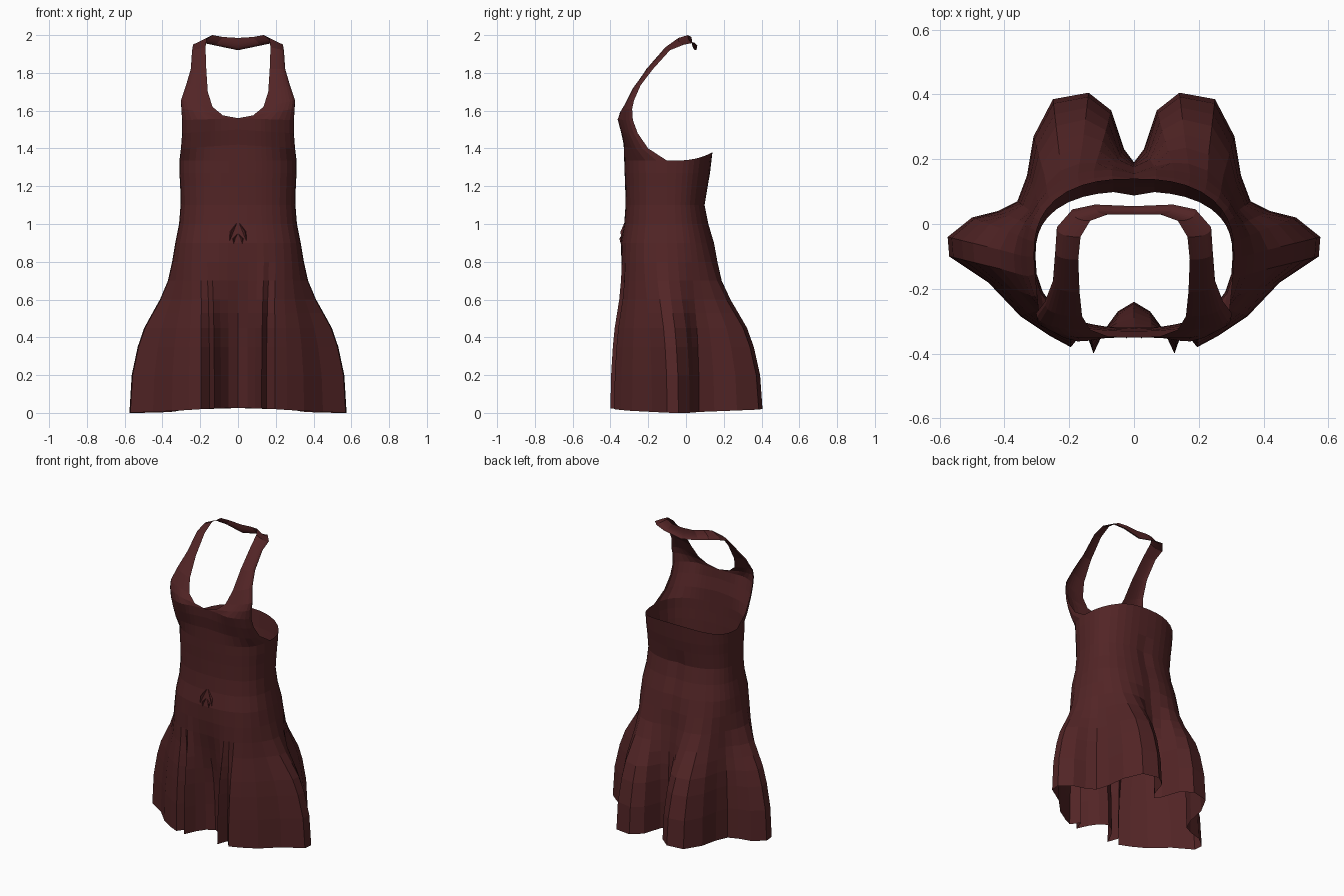
import bpy, bmesh, math

cloth = bpy.data.materials.new("dark maroon cloth")
cloth.diffuse_color = (0.085, 0.018, 0.019, 1)
CY = -0.1  # depth of the side seams

# Half hem: body angle (0 front, 180 back), x, y
HEM = [(0, 0, -.24), (6, .05, -.27), (13, .09, -.325), (19, .125, -.40),
       (24, .15, -.325), (31, .195, -.38), (42, .26, -.345), (53, .35, -.285),
       (65, .45, -.18), (80, .57, -.10), (90, .575, -.04), (98, .5, .02),
       (106, .42, .04), (114, .36, .07), (122, .33, .15), (132, .31, .27),
       (143, .25, .385), (154, .14, .405), (163, .07, .35), (172, .03, .23),
       (180, 0, .19)]
# Body rings: z, half width, front y, back y, share of pleated hem shape
RINGS = [(0, .33, -.34, .17, 1), (.2, .33, -.34, .17, .95), (.35, .33, -.34, .17, .82),
         (.45, .33, -.34, .17, .68), (.53, .33, -.34, .17, .5), (.6, .33, -.34, .17, .34),
         (.7, .335, -.345, .17, .15), (.8, .337, -.347, .165, .05),
         (.9, .332, -.345, .15, 0), (1.0, .312, -.327, .12, 0),
         (1.1, .304, -.32, .10, 0), (1.2, .306, -.322, .115, 0),
         (1.27, .31, -.325, .127, 0), (1.335, .31, -.327, .14, 0)]
# Bodice, straps and neck band: inner edge point, outer edge point
STRAP = [((0, -.33, 1.42), (.302, -.20, 1.40)), ((0, -.345, 1.50), (.296, -.255, 1.48)),
         ((0, -.35, 1.56), (.296, -.28, 1.55)), ((.08, -.345, 1.575), (.30, -.285, 1.61)),
         ((.135, -.325, 1.62), (.302, -.275, 1.655)), ((.16, -.285, 1.70), (.275, -.24, 1.735)),
         ((.168, -.21, 1.82), (.25, -.175, 1.82)), ((.172, -.11, 1.935), (.243, -.085, 1.92)),
         ((.165, -.04, 1.985), (.238, -.01, 1.95)), ((.135, .01, 2.0), (.19, .045, 1.96)),
         ((.08, .03, 1.99), (.12, .06, 1.945)), ((0, .03, 1.985), (0, .055, 1.92))]


def oval(deg):
    """Unit rounded-box curve: sideways share, forward share."""
    a = math.radians(deg)
    s, c = max(0, math.sin(a)), math.cos(a)
    if deg in (0, 180):
        s = 0
    if deg == 90:
        c = 0
    return s ** .8, math.copysign(abs(c) ** .8, c)


def finish(name, bm, mirror=True):
    me = bpy.data.meshes.new(name)
    bm.to_mesh(me)
    bm.free()
    me.materials.append(cloth)
    ob = bpy.data.objects.new(name, me)
    bpy.context.collection.objects.link(ob)
    if mirror:
        m = ob.modifiers.new("mirror", 'MIRROR')
        m.merge_threshold = .0005
    return ob


# Dress shell: skirt, torso, then bodice running up into the halter
bm = bmesh.new()
rows = []
for z, w, yf, yb, f in RINGS:
    row = []
    for deg, hx, hy in HEM:
        u, v = oval(deg)
        x = w * u
        y = CY + (CY - yf) * -v if v > 0 else CY - (yb - CY) * v
        if deg == 180 and .6 < z < 1.2:
            y -= .012                                   # centre back seam
        zz = z
        if z == 0:
            zz = .025 * (1 - u ** 3)                    # hem dips at the sides
        if z == RINGS[-1][0]:
            zz += .045 * max(0, -v) ** 3                # back edge rises
        row.append(bm.verts.new((x + (hx - x) * f, y + (hy - y) * f, zz)))
    rows.append(row)
for p, q in STRAP:
    row = []
    for deg, _, _ in HEM[:11]:
        u, v = oval(deg)
        x = p[0] + (q[0] - p[0]) * u
        y = q[1] + (p[1] - q[1]) * v
        z = p[2] + (q[2] - p[2]) * u
        y -= .022 * math.exp(-((x - .18) / .07) ** 2 - ((z - 1.54) / .05) ** 2)  # bust
        row.append(bm.verts.new((x, y, z)))
    rows.append(row)
for a, b in zip(rows, rows[1:]):
    for j in range(min(len(a), len(b)) - 1):
        bm.faces.new((a[j], a[j + 1], b[j + 1], b[j]))
bmesh.ops.remove_doubles(bm, verts=bm.verts, dist=.0005)
finish("halter_dress", bm)

# Small gathered folds at the front waist
bm = bmesh.new()
for top, bottom, width in (((.004, 1.01), (.045, .91), .016), ((.002, .95), (.022, .895), .012)):
    def yb(z):
        return -.345 + .18 * max(0, z - .9)
    mid = ((top[0] + bottom[0]) / 2 + .012, (top[1] + bottom[1]) / 2)
    t, b, l, r, m = [bm.verts.new((x, yb(z) + d, z)) for x, z, d in (
        (*top, 0), (*bottom, 0), (mid[0] - width, mid[1], .004),
        (mid[0] + width / 2, mid[1], .004), (*mid, -.012))]
    for tri in ((t, l, m), (l, b, m), (b, r, m), (r, t, m)):
        bm.faces.new(tri)
finish("waist_folds", bm)
